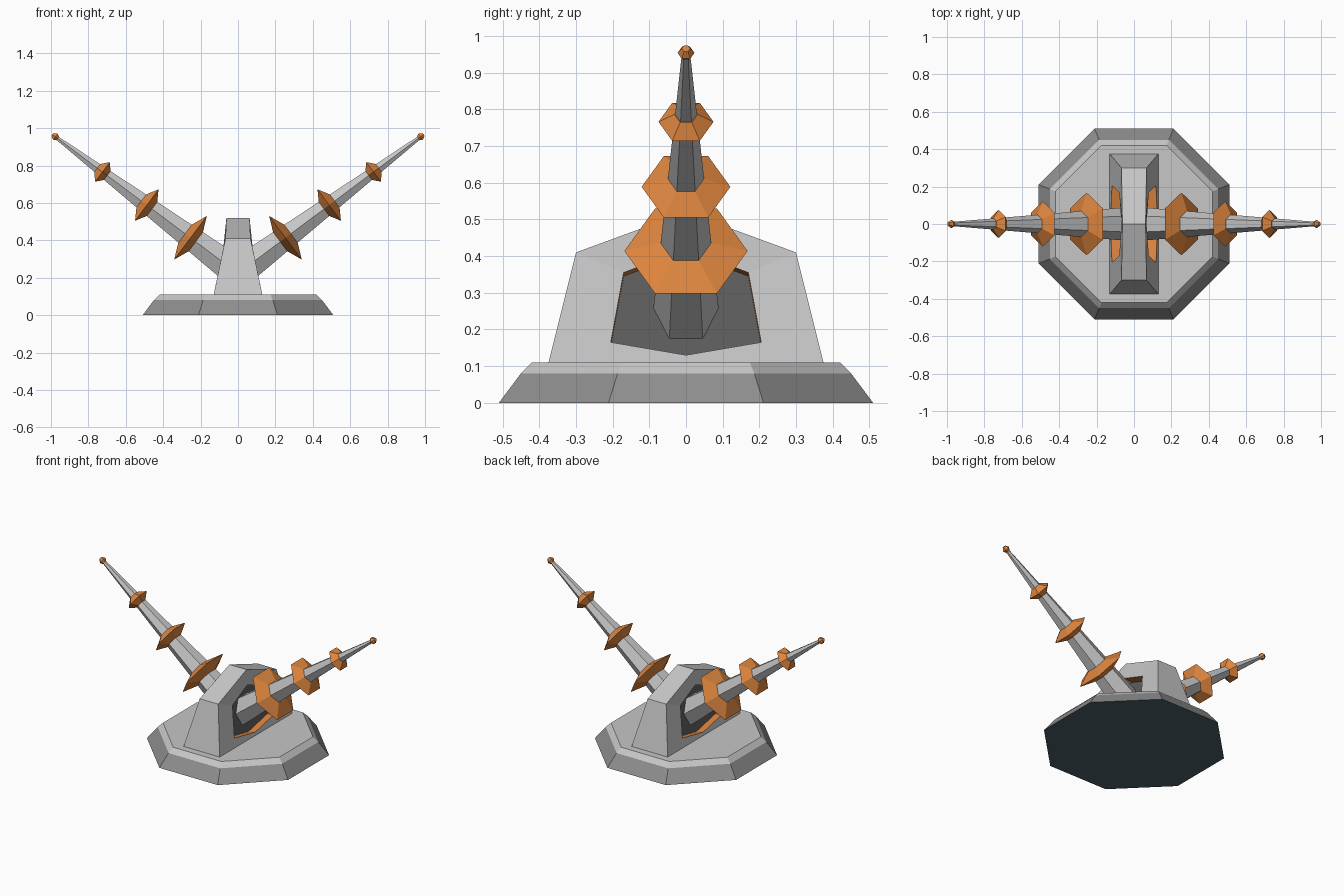
import bpy, bmesh, math
from mathutils import Matrix, Vector

if "Cube" in bpy.data.objects:
    bpy.data.objects.remove(bpy.data.objects["Cube"])


def mat(name, rgb):
    m = bpy.data.materials.new(name)
    m.diffuse_color = (*rgb, 1)
    m.use_nodes = True
    m.node_tree.nodes["Principled BSDF"].inputs["Base Color"].default_value = m.diffuse_color
    return m


LIGHT = mat("light grey", (0.57, 0.57, 0.57))
MID = mat("mid grey", (0.27, 0.27, 0.27))
DARK = mat("dark grey", (0.11, 0.11, 0.11))
ORANGE = mat("orange", (0.74, 0.24, 0.05))
SLATE = mat("slate", (0.069, 0.115, 0.144))


def finish(name, bm, mats):
    bmesh.ops.recalc_face_normals(bm, faces=bm.faces)
    me = bpy.data.meshes.new(name)
    bm.to_mesh(me)
    bm.free()
    for m in mats:
        me.materials.append(m)
    ob = bpy.data.objects.new(name, me)
    bpy.context.collection.objects.link(ob)
    return ob


def loft(name, sides, profile, mats, phase=0.0, matrix=Matrix(), rule=None):
    """Stack of polygons, profile = [(radius, height)...], capped at both ends."""
    bm = bmesh.new()
    rings = []
    for r, h in profile:
        rings.append([bm.verts.new(matrix @ Vector((
            r * math.cos(phase + 2 * math.pi * i / sides),
            r * math.sin(phase + 2 * math.pi * i / sides), h))) for i in range(sides)])
    bm.faces.new(rings[0]).material_index = rule(-1) if rule else 0
    bm.faces.new(rings[-1])
    for k in range(len(rings) - 1):
        for i in range(sides):
            j = (i + 1) % sides
            f = bm.faces.new((rings[k][i], rings[k][j], rings[k + 1][j], rings[k + 1][i]))
            f.material_index = rule(k) if rule else 0
    return finish(name, bm, mats)


# Octagonal base: mid grey sides, light bevel and top, slate underside
c = 1 / math.cos(math.pi / 8)
loft("base", 8, [(0.51 * c, 0), (0.45 * c, 0.08), (0.42 * c, 0.11)],
     [LIGHT, MID, SLATE], math.pi / 8, rule=lambda k: {-1: 2, 0: 1}.get(k, 0))

# Housing: gabled block with a recessed hexagonal opening on each side
outer = [(0.13, -0.375, 0.11), (0.067, -0.30, 0.41), (0.062, 0, 0.52),
         (0.067, 0.30, 0.41), (0.13, 0.375, 0.11), (0.13, 0, 0.11)]
inner = [(0.118, -0.205, 0.165), (0.079, -0.17, 0.355), (0.067, 0, 0.42),
         (0.079, 0.17, 0.355), (0.118, 0.205, 0.165), (0.126, 0, 0.13)]
recess = [(x - 0.05, y, z - 0.01) for x, y, z in inner]
bm = bmesh.new()
rims = []
for s in (1, -1):
    rings = [[bm.verts.new((s * x, y, z)) for x, y, z in pts]
             for pts in (outer, inner, recess)]
    rims.append(rings[0])
    for k in (0, 1):
        for i in range(6):
            j = (i + 1) % 6
            f = bm.faces.new((rings[k][i], rings[k][j], rings[k + 1][j], rings[k + 1][i]))
            f.material_index = k
    bm.faces.new(rings[2]).material_index = 2
for i in range(6):
    j = (i + 1) % 6
    bm.faces.new((rims[0][i], rims[0][j], rims[1][j], rims[1][i]))
finish("housing", bm, [LIGHT, ORANGE, DARK])

# Two tapering arms with hexagonal discs and a small tip
TILT = math.atan2(0.54, 0.722)
START = Vector((0.02, 0, 0.239))
arm_radius = lambda d: 0.091 - 0.067 * d
for side, s in (("right", 1), ("left", -1)):
    axis = Vector((s * math.cos(TILT), 0, math.sin(TILT)))
    across = Vector((0, 1, 0))
    third = axis.cross(across)
    m = Matrix((across, third, axis)).transposed().to_4x4()
    m.translation = Vector((s * START.x, 0, START.z))
    loft(side + "_arm", 6, [(arm_radius(0), 0), (arm_radius(1.19), 1.19)],
         [LIGHT], matrix=m)
    for n, (d, r, t) in enumerate([(0.292, 0.168, 0.036), (0.584, 0.121, 0.036),
                                   (0.880, 0.075, 0.034), (1.194, 0.023, 0.02)]):
        q = arm_radius(d)
        name = side + ("_tip" if n == 3 else "_disc_%d" % (n + 1))
        loft(name, 6, [(q, d - t), (r, d), (q, d + t)], [ORANGE], matrix=m)
